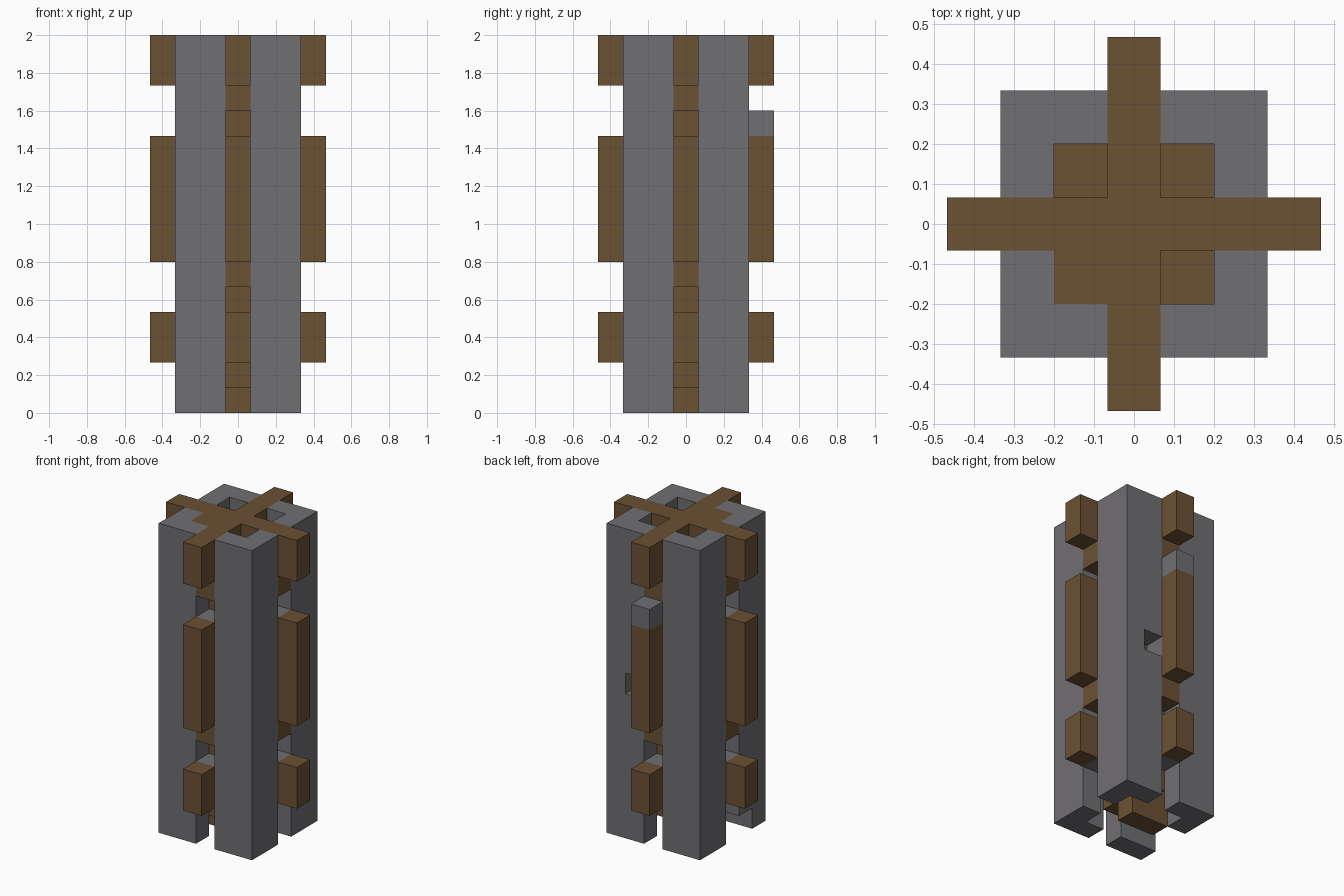
import bpy, bmesh, math
from mathutils import Matrix

if "Cube" in bpy.data.objects:
    bpy.data.objects.remove(bpy.data.objects["Cube"])

U = 2 / 15  # one block


def material(name, rgb):
    m = bpy.data.materials.new(name)
    m.diffuse_color = (*rgb, 1)
    m.use_nodes = True
    m.node_tree.nodes["Principled BSDF"].inputs["Base Color"].default_value = m.diffuse_color
    return m


STONE = material("grey_stone", (0.163, 0.157, 0.168))
WOOD = material("brown_wood", (0.147, 0.083, 0.033))


def prism(name, profile, z0, z1, mat, turn=0):
    """Extrude an xy profile between two heights (block units), turned about z."""
    bm = bmesh.new()
    face = bm.faces.new([bm.verts.new((x * U, y * U, z0 * U)) for x, y in profile])
    out = bmesh.ops.extrude_face_region(bm, geom=[face])
    top = [v for v in out["geom"] if isinstance(v, bmesh.types.BMVert)]
    bmesh.ops.translate(bm, verts=top, vec=(0, 0, (z1 - z0) * U))
    bmesh.ops.rotate(bm, verts=bm.verts, matrix=Matrix.Rotation(math.radians(turn), 3, 'Z'))
    bmesh.ops.recalc_face_normals(bm, faces=bm.faces)
    me = bpy.data.meshes.new(name)
    bm.to_mesh(me)
    bm.free()
    me.materials.append(mat)
    ob = bpy.data.objects.new(name, me)
    bpy.context.collection.objects.link(ob)
    return ob


def box(name, x0, x1, y0, y1, z0, z1, mat, turn=0):
    return prism(name, [(x0, y0), (x1, y0), (x1, y1), (x0, y1)], z0, z1, mat, turn)


def cut(target, cutter):
    mod = target.modifiers.new("notch", 'BOOLEAN')
    mod.operation = 'DIFFERENCE'
    mod.solver = 'EXACT'
    mod.object = cutter
    cutter.hide_render = True
    cutter.hide_set(True)


# L-shaped stone corner pillars, open towards the middle
L = [(.5, 1.5), (1.5, 1.5), (1.5, .5), (2.5, .5), (2.5, 2.5), (.5, 2.5)]
pillars = [prism(f"{n}_pillar", L, 0, 15, STONE, 90 * i)
           for i, n in enumerate(("back_right", "back_left", "front_left", "front_right"))]

# missing blocks in two pillars
cut(pillars[0], box("side_notch_cutter", 0, 1.5, 1.5, 3, 7, 8, STONE))
cut(pillars[2], box("foot_notch_cutter", -3, -1.5, -1.5, 0, -1, 1, STONE))

# wooden core
box("core", -.5, .5, -.5, .5, 0, 15, WOOD)
box("core_foot", -1.5, -.5, -.5, .5, 0, 1, WOOD)

# four identical sides: beams, stone backing and outer fins
for i, n in enumerate(("back", "left", "front", "right")):
    t = 90 * i
    box(f"{n}_core_wing", -.5, .5, .5, 1.5, 1, 15, WOOD, t)
    box(f"{n}_top_beam", -.5, .5, 1.5, 3.5, 13, 15, WOOD, t)
    box(f"{n}_top_brace", -.5, .5, 1.5, 2.5, 12, 13, WOOD, t)
    box(f"{n}_middle_brace", -.5, .5, 1.5, 2.5, 5, 6, WOOD, t)
    for part, z0, z1 in (("middle", 6, 11), ("lower", 2, 4)):
        box(f"{n}_{part}_backing", -.5, .5, 1.5, 2.5, z0, z1, STONE, t)
        box(f"{n}_{part}_fin", -.5, .5, 2.5, 3.5, z0, z1, WOOD, t)
    # inner corner posts, one of them reaching the top
    box(f"inner_post_{i}", .5, 1.5, .5, 1.5, 2, 15 if i == 2 else 13, WOOD, t)

# stone cap on the back fin
box("fin_cap", -.5, .5, 2.5, 3.5, 11, 12, STONE)
